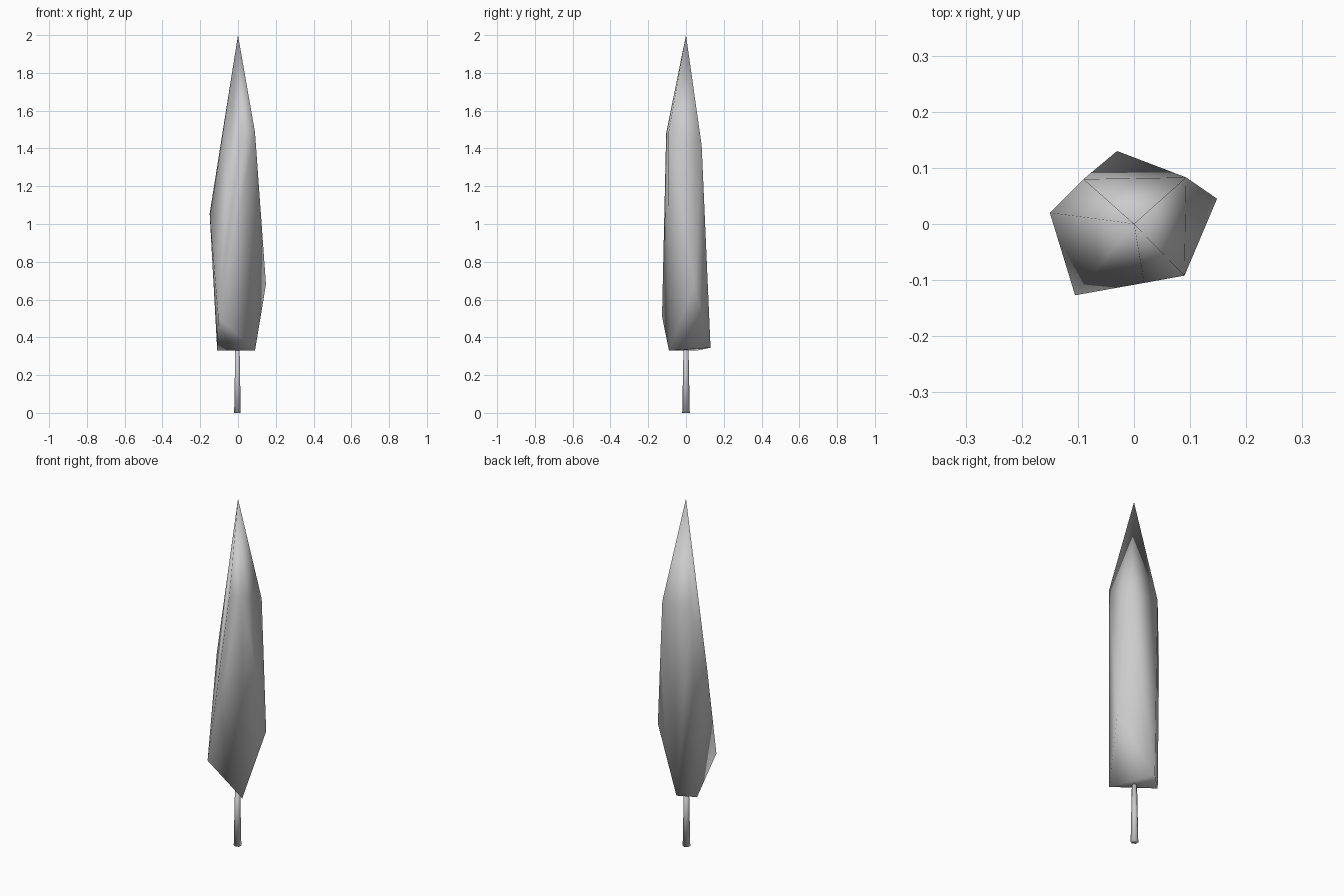
import bpy, bmesh, math

if "Cube" in bpy.data.objects:
    bpy.data.objects.remove(bpy.data.objects["Cube"])

def make_object(name, bm):
    bmesh.ops.recalc_face_normals(bm, faces=bm.faces)
    for f in bm.faces:
        f.smooth = True
    mesh = bpy.data.meshes.new(name)
    bm.to_mesh(mesh)
    bm.free()
    obj = bpy.data.objects.new(name, mesh)
    bpy.context.collection.objects.link(obj)
    return obj

# Foliage: irregular faceted spindle, hull of a few rough corners
corners = [
    (0.0, 0.0, 2.0),                                   # tip
    (0.093, 0.083, 1.415), (-0.09, 0.08, 1.42),        # upper ring
    (0.09, -0.092, 1.485), (0.018, -0.105, 1.48),
    (-0.15, 0.02, 1.055), (0.148, 0.045, 0.68),        # bulging middle
    (-0.105, -0.127, 0.51),
    (-0.03, 0.13, 0.345), (-0.11, 0.057, 0.33),        # underside
    (0.09, -0.09, 0.33),
]
bm = bmesh.new()
for c in corners:
    bm.verts.new(c)
bmesh.ops.convex_hull(bm, input=bm.verts)
make_object("foliage", bm)

# Trunk: slim tapered post
bm = bmesh.new()
bmesh.ops.create_cone(bm, cap_ends=True, segments=6, radius1=0.02,
                      radius2=0.013, depth=0.36)
bmesh.ops.translate(bm, verts=bm.verts, vec=(-0.003, 0, 0.18))
make_object("trunk", bm)
